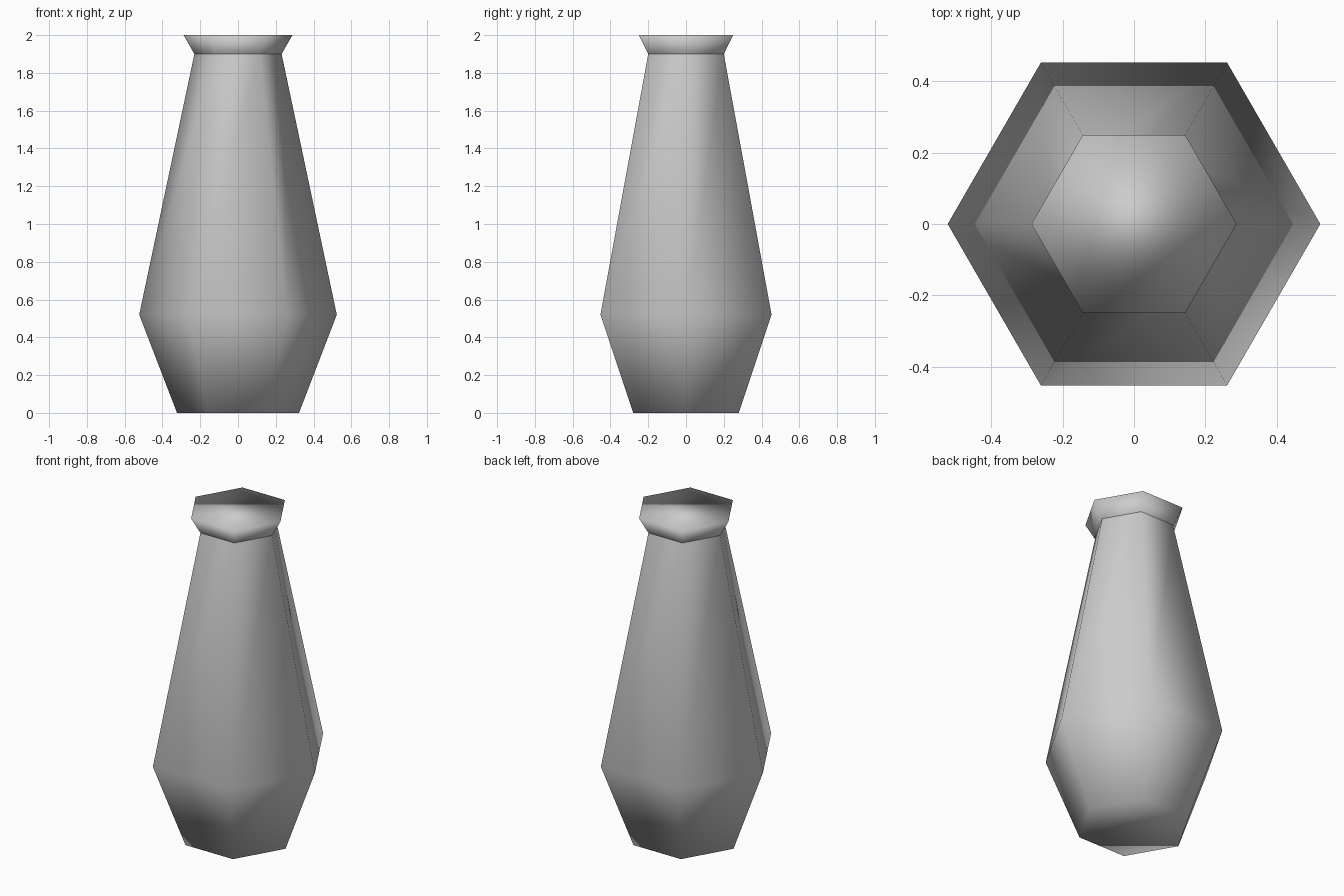
import bpy
import bmesh
from math import cos, sin, pi

SIDES = 6

cube = bpy.data.objects.get("Cube")
if cube:
    bpy.data.objects.remove(cube, do_unlink=True)

# Single grey material
grey = bpy.data.materials.new("plain grey")
grey.use_nodes = True
colour = (0.6, 0.6, 0.6, 1.0)
grey.diffuse_color = colour
grey.node_tree.nodes["Principled BSDF"].inputs["Base Color"].default_value = colour


def hex_shell(name, profile, cap_bottom=False, cap_top=False):
    """Smooth-shaded six-sided shell through (radius, height) rings."""
    bm = bmesh.new()
    rings = []
    for r, z in profile:
        angles = [2 * pi * i / SIDES for i in range(SIDES)]
        rings.append([bm.verts.new((r * cos(a), r * sin(a), z)) for a in angles])
    for low, high in zip(rings, rings[1:]):
        for i in range(SIDES):
            j = (i + 1) % SIDES
            bm.faces.new((low[i], low[j], high[j], high[i]))
    if cap_bottom:
        bm.faces.new(rings[0][::-1])
    if cap_top:
        bm.faces.new(rings[-1])
    for face in bm.faces:
        face.smooth = True
    mesh = bpy.data.meshes.new(name)
    bm.to_mesh(mesh)
    bm.free()
    mesh.materials.append(grey)
    obj = bpy.data.objects.new(name, mesh)
    bpy.context.collection.objects.link(obj)
    return obj


# Tapered body with a closed foot
hex_shell("vase_body", [(0.323, 0), (0.523, 0.52), (0.231, 1.9)], cap_bottom=True)

# Flared rim with a closed top, kept separate for a crisp neck line
hex_shell("vase_rim", [(0.231, 1.9), (0.288, 2.0)], cap_top=True)
